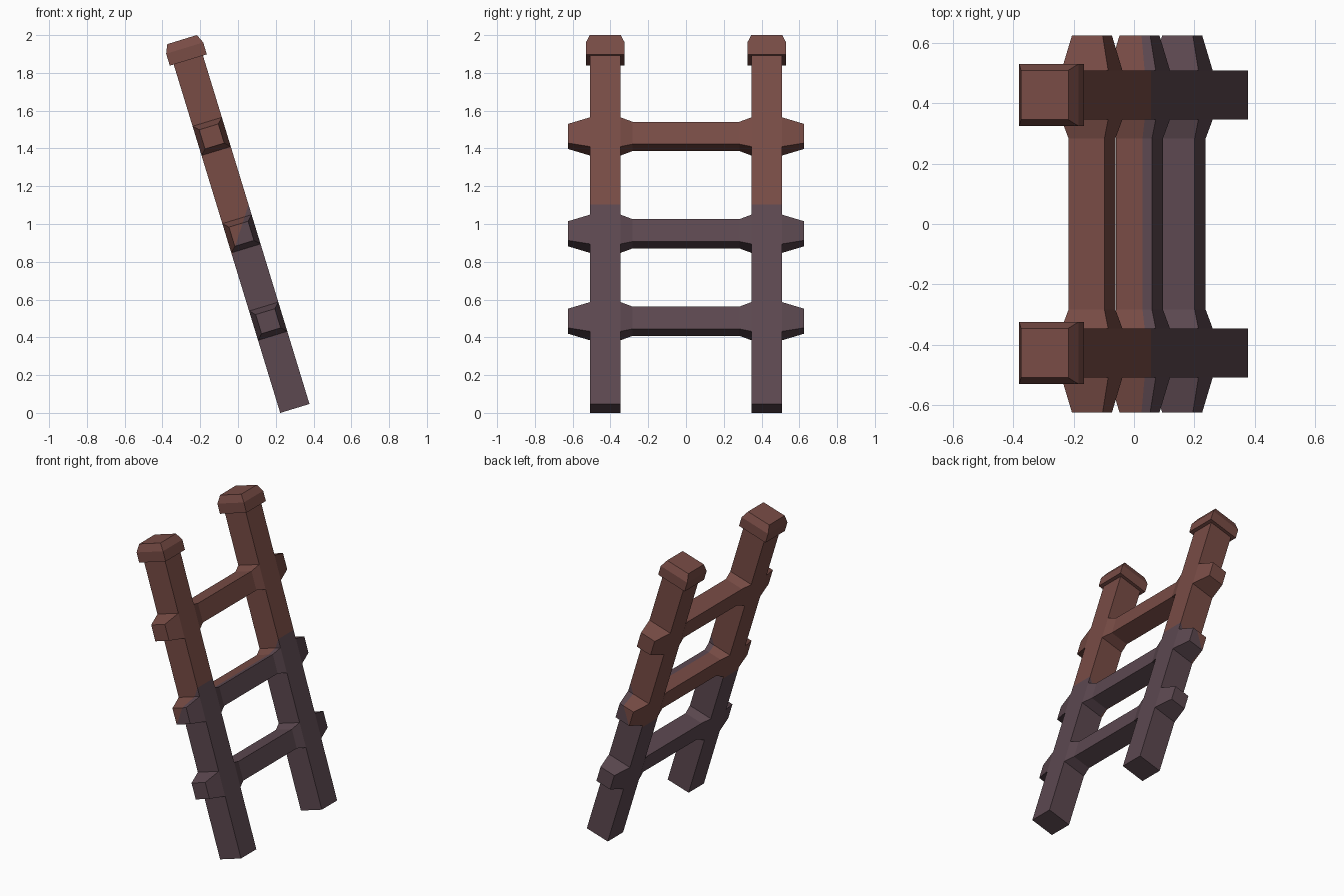
import bpy, bmesh, math
from mathutils import Matrix, Vector

if "Cube" in bpy.data.objects:
    bpy.data.objects.remove(bpy.data.objects["Cube"])

TILT = math.radians(-17)
FRAME = Matrix.Translation((0.301, 0, 0.0235)) @ Matrix.Rotation(TILT, 4, 'Y')
RAIL_Y, RAIL = 0.4275, 0.081          # rail offset and half width


def material(name, rgb):
    m = bpy.data.materials.new(name)
    m.diffuse_color = (*rgb, 1)
    m.use_nodes = True
    m.node_tree.nodes["Principled BSDF"].inputs["Base Color"].default_value = m.diffuse_color
    return m


MATS = [material("red_brown_wood", (0.188, 0.072, 0.060)),
        material("dark_purple_wood", (0.107, 0.065, 0.080))]

# slanted plane dividing the two wood tones
CUT_CO = Vector((0.055, 0, 1.10))
CUT_NO = Vector((1, 0, -0.32)).normalized()


def loft(name, sections, place):
    """Join square sections (position, half size), cap both ends, colour by side of the plane."""
    bm = bmesh.new()
    rings = [[bm.verts.new(FRAME @ Vector(place(a * h, b * h, t)))
              for a, b in ((-1, -1), (1, -1), (1, 1), (-1, 1))] for t, h in sections]
    for lo, hi in zip(rings, rings[1:]):
        for i in range(4):
            j = (i + 1) % 4
            bm.faces.new((lo[i], lo[j], hi[j], hi[i]))
    bm.faces.new(rings[0][::-1])
    bm.faces.new(rings[-1])
    bmesh.ops.bisect_plane(bm, geom=bm.verts[:] + bm.edges[:] + bm.faces[:],
                           plane_co=CUT_CO, plane_no=CUT_NO)
    bmesh.ops.recalc_face_normals(bm, faces=bm.faces[:])
    for f in bm.faces:
        f.material_index = int((f.calc_center_median() - CUT_CO).dot(CUT_NO) > 0)
    me = bpy.data.meshes.new(name)
    bm.to_mesh(me)
    bm.free()
    for m in MATS:
        me.materials.append(m)
    bpy.context.collection.objects.link(bpy.data.objects.new(name, me))


# rails with chamfered caps
for side, label in ((-1, "front"), (1, "back")):
    upright = lambda a, b, t: (a, side * RAIL_Y + b, t)
    loft(label + "_rail", [(0, RAIL), (1.94, RAIL)], upright)
    loft(label + "_cap", [(1.929, 0.1025), (1.995, 0.1025), (2.042, 0.082)], upright)

# rungs flaring where they meet the rails, with tapered stubs outside
INNER, OUTER = RAIL_Y - RAIL, RAIL_Y + RAIL
for n, s in enumerate((0.483, 0.967, 1.506), 1):
    across = lambda a, b, t: (a, t, s + b)
    loft(f"rung_{n}", [(-INNER, RAIL), (-0.283, 0.062), (0.283, 0.062), (INNER, RAIL)], across)
    for side, label in ((-1, "front"), (1, "back")):
        loft(f"rung_{n}_{label}_stub", [(side * OUTER, RAIL), (side * 0.625, 0.053)], across)
